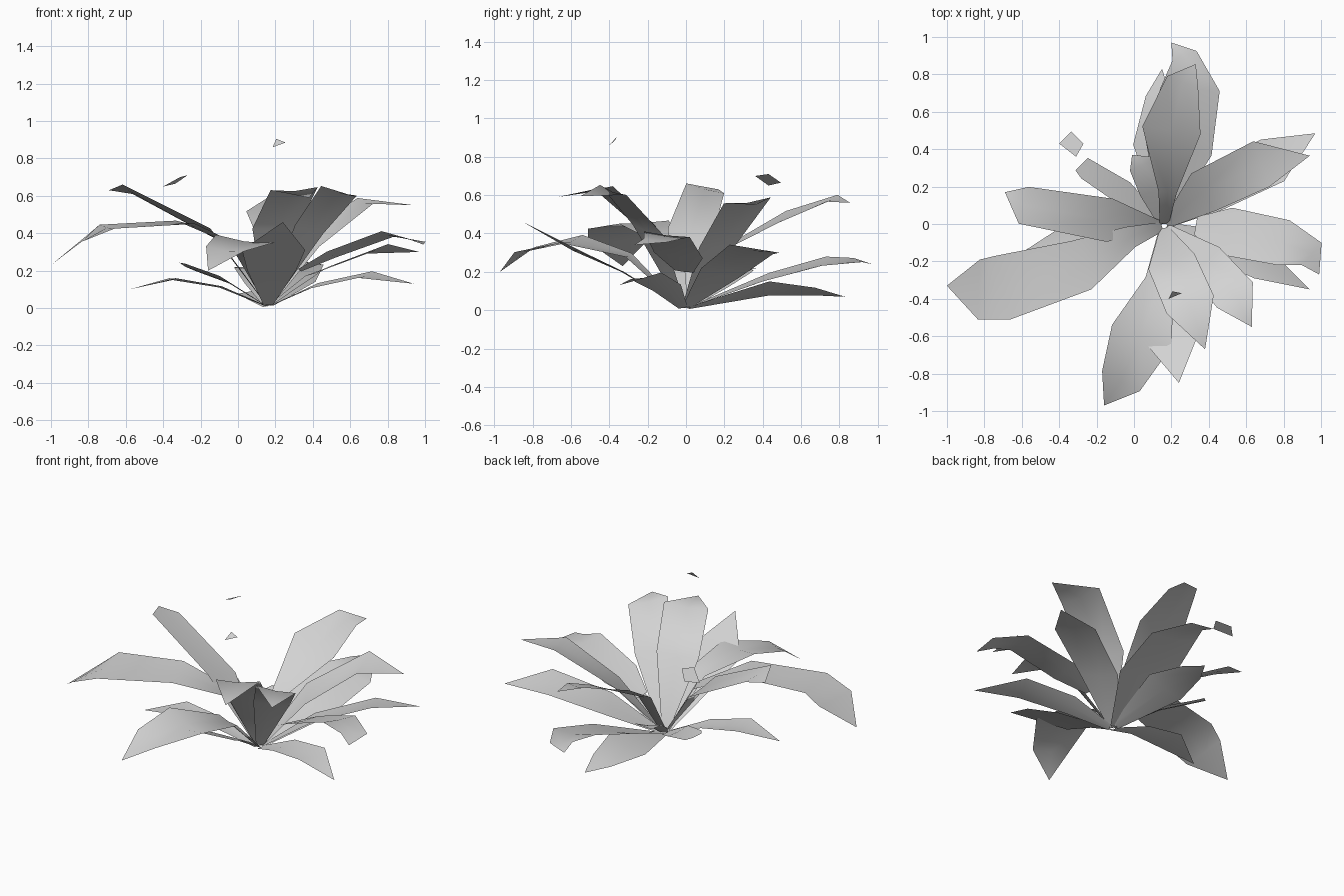
import bpy
import bmesh
from mathutils import Vector

cube = bpy.data.objects.get("Cube")
if cube:
    bpy.data.objects.remove(cube, do_unlink=True)

# One plain grey for the whole plant
grey = bpy.data.materials.new("pale_grey")
grey.use_nodes = True
grey.diffuse_color = (.65, .65, .65, 1)
grey.node_tree.nodes["Principled BSDF"].inputs["Base Color"].default_value = grey.diffuse_color

CROWN = Vector((.16, -.01, .005))
UP = Vector((0, 0, 1))


def finish(name, bm, smooth):
    """Turn a bmesh into a named, coloured object."""
    mesh = bpy.data.meshes.new(name)
    bm.to_mesh(mesh)
    bm.free()
    mesh.materials.append(grey)
    for face in mesh.polygons:
        face.use_smooth = smooth
    obj = bpy.data.objects.new(name, mesh)
    bpy.context.collection.objects.link(obj)
    return obj


def leaf(name, *stations, fold=.1, roll=0.0, rooted=True):
    """Sweep a shallow folded blade from the crown along (x, y, z, half width)."""
    spine = [Vector(s[:3]) for s in stations]
    widths = [s[3] for s in stations]
    if rooted:
        spine.insert(0, CROWN.lerp(spine[0], .06))
        widths.insert(0, .025)
    bm = bmesh.new()
    rows = []
    for i, (point, width) in enumerate(zip(spine, widths)):
        ahead = spine[min(i + 1, len(spine) - 1)]
        behind = spine[max(i - 1, 0)]
        side = UP.cross(ahead - behind)
        side = (side.normalized() + UP * roll).normalized()
        middle = bm.verts.new(point)
        if width == 0:
            rows.append((middle, middle, middle))
            continue
        lift = UP * fold * width
        rows.append((bm.verts.new(point + side * width + lift), middle,
                     bm.verts.new(point - side * width + lift)))
    # Bridge neighbouring rows, closing to a triangle at a pointed tip
    for a, b in zip(rows, rows[1:]):
        for k in range(2):
            corners = [a[k + 1], b[k + 1], b[k], a[k]]
            bm.faces.new(list(dict.fromkeys(corners)))
    return finish(name, bm, True)


def scrap(name, *corners):
    """A small loose piece of leaf."""
    bm = bmesh.new()
    face = bm.faces.new([bm.verts.new(c) for c in corners])
    bm.normal_update()
    if face.normal.z < 0:
        face.normal_flip()
    return finish(name, bm, False)


# Leaves on the right side
leaf("right_arching_leaf", (-.02, -.07, .34, .06), (-.28, -.22, .455, .14),
     (-.7, -.34, .43, .175), (-.83, -.35, .36, .16), (-1, -.33, .23, 0),
     fold=.03, roll=-.06)
leaf("right_tall_leaf", (-.13, .02, .39, .12), (-.59, .1, .63, .105),
     (-.69, .17, .63, 0), fold=.05, roll=.25)
leaf("right_low_leaf", (-.1, -.06, .11, .07), (-.35, -.1, .15, .1),
     (-.58, -.14, .1, 0))
leaf("right_back_short_leaf", (-.06, .17, .14, .07), (-.25, .29, .21, .06),
     (-.28, .32, .22, .05), roll=.38)

# Leaves on the back
leaf("back_broad_leaf", (.24, .4, .15, .18), (.3, .72, .24, .16),
     (.27, .9, .255, .07), (.2, .97, .24, 0), roll=.15)
leaf("back_tall_leaf", (.18, .17, .3, .05), (.2, .5, .47, .16),
     (.26, .76, .575, .09), (.33, .855, .56, 0), roll=.2)
leaf("back_low_leaf", (.12, .43, .1, .13), (.13, .68, .09, .07),
     (.15, .83, .07, 0), roll=-.3)
leaf("back_small_leaf", (.09, .17, .13, .06), (.05, .32, .21, .08),
     (-.01, .37, .22, 0))

# Leaves on the left side
leaf("left_back_tall_leaf", (.37, .17, .33, .12), (.68, .32, .56, .13),
     (.94, .365, .55, 0), roll=.12)
leaf("left_back_low_leaf", (.42, .18, .19, .12), (.74, .34, .31, .13),
     (.97, .485, .3, 0), fold=.05, roll=-.2)
leaf("left_broad_leaf", (.33, -.01, .2, .05), (.5, -.04, .28, .13),
     (.8, -.1, .39, .125), (.95, -.16, .36, .08), (.99, -.27, .34, 0),
     fold=.05, roll=-.12, rooted=False)
leaf("left_low_leaf", (.4, -.1, .11, .08), (.68, -.21, .17, .09),
     (.94, -.35, .13, 0), roll=.2)

# Leaves on the front
leaf("front_left_tall_leaf", (.38, -.2, .41, .11), (.54, -.38, .615, .12),
     (.63, -.55, .595, 0), roll=-.22)
leaf("front_tall_leaf", (.2, -.2, .42, .13), (.3, -.43, .625, .135),
     (.38, -.67, .59, 0), roll=.06)
leaf("front_straight_leaf", (.18, -.33, .2, .13), (.19, -.57, .31, .17),
     (.24, -.85, .46, 0), fold=0)
leaf("front_right_leaf", (.14, -.3, .28, .08), (.04, -.6, .355, .17),
     (-.07, -.84, .305, .115), (-.16, -.97, .2, 0), roll=-.12)

# Loose scraps above the plant
scrap("back_scrap", (-.4, .43, .65), (-.335, .495, .665), (-.27, .43, .71),
      (-.31, .36, .7))
scrap("front_scrap", (.185, -.4, .86), (.205, -.36, .905), (.255, -.37, .885))
